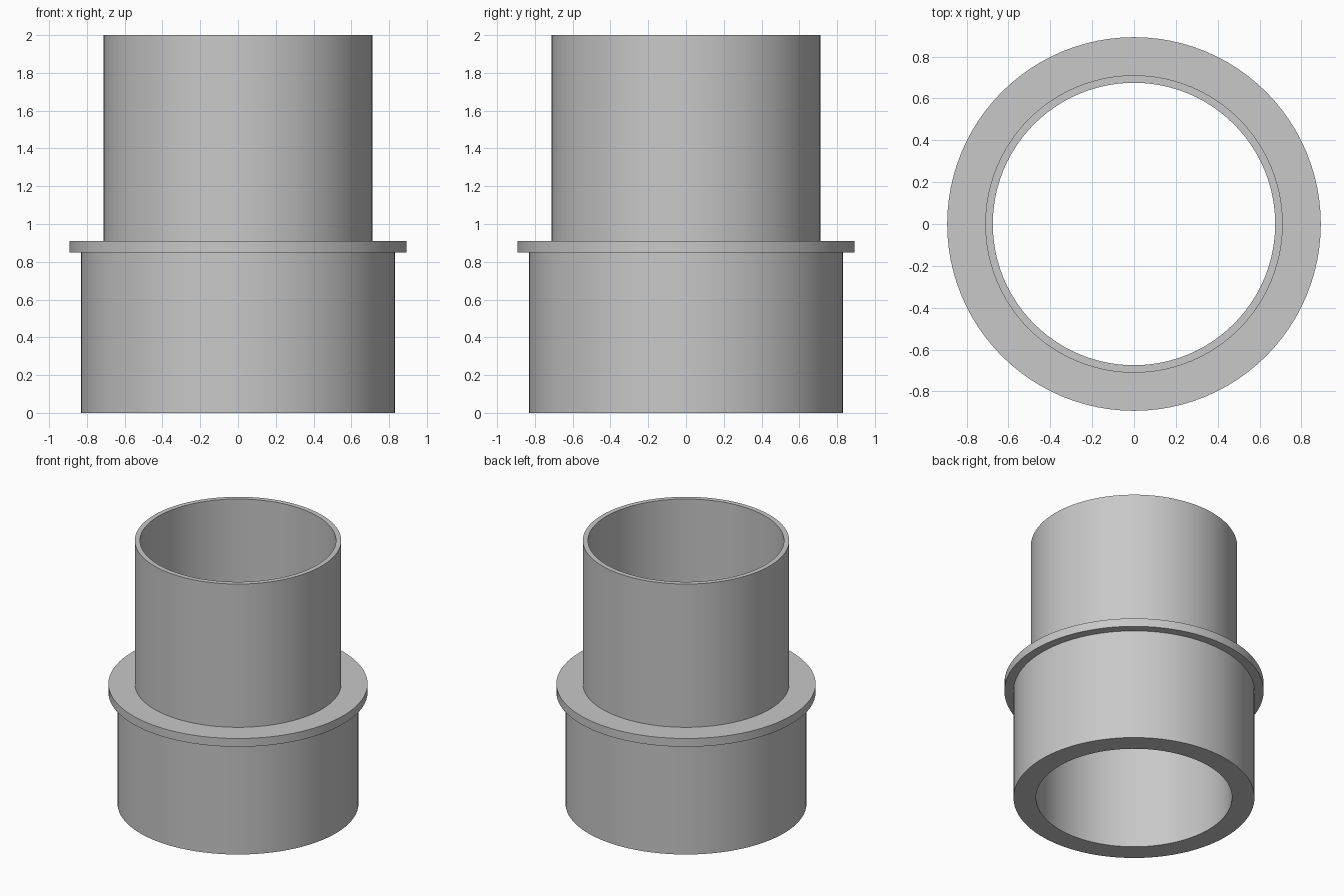
import bpy
import bmesh
from math import cos, sin, tau, radians

SEGMENTS = 96
BORE = 0.675

if "Cube" in bpy.data.objects:
    bpy.data.objects.remove(bpy.data.objects["Cube"], do_unlink=True)


def make_material(name, colour):
    mat = bpy.data.materials.new(name)
    mat.use_nodes = True
    mat.diffuse_color = colour
    mat.node_tree.nodes["Principled BSDF"].inputs["Base Color"].default_value = colour
    return mat


def lathe(name, profile, mat):
    """Revolve a closed (radius, height) profile around z."""
    bm = bmesh.new()
    rings = [[bm.verts.new((r * cos(tau * i / SEGMENTS), r * sin(tau * i / SEGMENTS), z))
              for i in range(SEGMENTS)] for r, z in profile]
    for ring, following in zip(rings, rings[1:] + rings[:1]):
        for i in range(SEGMENTS):
            j = (i + 1) % SEGMENTS
            bm.faces.new((ring[i], ring[j], following[j], following[i]))
    bmesh.ops.recalc_face_normals(bm, faces=bm.faces)
    mesh = bpy.data.meshes.new(name)
    bm.to_mesh(mesh)
    bm.free()
    mesh.materials.append(mat)
    obj = bpy.data.objects.new(name, mesh)
    bpy.context.collection.objects.link(obj)
    bpy.ops.object.select_all(action="DESELECT")
    obj.select_set(True)
    bpy.context.view_layer.objects.active = obj
    bpy.ops.object.shade_smooth_by_angle(angle=radians(30))
    return obj


grey = make_material("light grey", (0.58, 0.58, 0.58, 1))

# Wide lower sleeve, thin collar and narrow upper tube sharing one straight bore
lathe("stepped_pipe_adapter", [
    (BORE, 0), (0.83, 0),
    (0.83, 0.848), (0.893, 0.848),
    (0.893, 0.911), (0.711, 0.911),
    (0.711, 2), (BORE, 2),
], grey)
